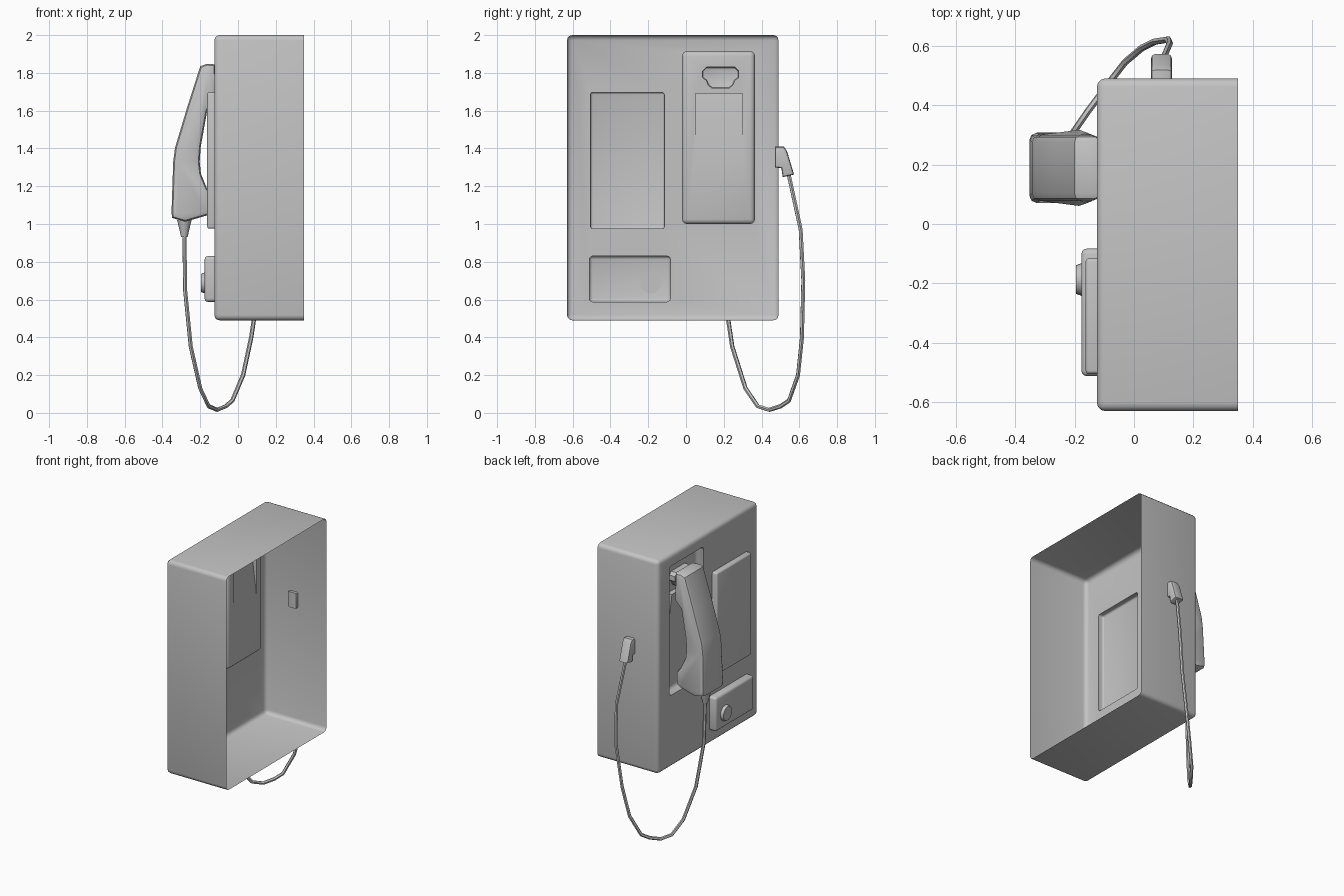
import bpy, bmesh, math
from mathutils import Vector

if "Cube" in bpy.data.objects:
    bpy.data.objects.remove(bpy.data.objects["Cube"], do_unlink=True)

grey = bpy.data.materials.new("plain grey")
grey.use_nodes = True
COLOUR = (0.55, 0.55, 0.55, 1)
grey.diffuse_color = COLOUR
grey.node_tree.nodes["Principled BSDF"].inputs["Base Color"].default_value = COLOUR


def activate(obj):
    bpy.ops.object.select_all(action="DESELECT")
    obj.select_set(True)
    bpy.context.view_layer.objects.active = obj


def finish(name, bm):
    bmesh.ops.recalc_face_normals(bm, faces=bm.faces)
    mesh = bpy.data.meshes.new(name)
    bm.to_mesh(mesh)
    bm.free()
    mesh.materials.append(grey)
    obj = bpy.data.objects.new(name, mesh)
    bpy.context.collection.objects.link(obj)
    return obj


def round_edges(bm, edges, width, segments):
    bmesh.ops.bevel(bm, geom=edges, offset=width, segments=segments,
                    affect="EDGES", profile=0.5, clamp_overlap=True)


def box(name, lo, hi, width, segments=3, square_back=False):
    bm = bmesh.new()
    bmesh.ops.create_cube(bm, size=1)
    for v in bm.verts:
        v.co = Vector([(a + b) / 2 + c * (b - a) for a, b, c in zip(lo, hi, v.co)])
    edges = [e for e in bm.edges
             if not (square_back and min(v.co.x for v in e.verts) > hi[0] - 0.001)]
    round_edges(bm, edges, width, segments)
    return finish(name, bm)


def prism(name, outline, axis, lo, hi, width=0, segments=2, waist=None):
    """Extrude an outline along x or y and round the rims of its two ends."""
    bm = bmesh.new()
    place = (lambda a, b, t: (t, a, b)) if axis == 0 else (lambda a, b, t: (a, t, b))
    face = bm.faces.new([bm.verts.new(place(a, b, lo)) for a, b in outline])
    new = bmesh.ops.extrude_face_region(bm, geom=[face])["geom"]
    for v in new:
        if isinstance(v, bmesh.types.BMVert):
            v.co[axis] = hi
    if waist:
        mid = (lo + hi) / 2
        for v in bm.verts:
            v.co.y = mid + (v.co.y - mid) * waist(v.co.z)
    bmesh.ops.recalc_face_normals(bm, faces=bm.faces)
    if width:
        rims = [e for e in bm.edges
                if not abs(e.verts[0].co[axis] - e.verts[1].co[axis]) > 0.1 * (hi - lo)]
        round_edges(bm, rims, width, segments)
    return finish(name, bm)


def cone(name, centre, r_low, r_high, depth, rotation=(0, 0, 0), sides=20):
    bpy.ops.mesh.primitive_cone_add(vertices=sides, radius1=r_low, radius2=r_high,
                                    depth=depth, location=centre, rotation=rotation)
    obj = bpy.context.object
    obj.name = name
    obj.data.materials.append(grey)
    return obj


def combine(target, tool, operation):
    mod = target.modifiers.new("combine", "BOOLEAN")
    mod.operation, mod.object, mod.solver = operation, tool, "EXACT"
    activate(target)
    bpy.ops.object.modifier_apply(modifier=mod.name)
    bpy.data.objects.remove(tool, do_unlink=True)


# Housing with a cradle recess and raised panels
housing = box("housing", (-0.125, -0.63, 0.49), (0.35, 0.49, 2), 0.028, 3, True)
combine(housing, box("cradle_cutter", (-0.25, -0.02, 1.0), (-0.065, 0.365, 1.915), 0.025),
        "DIFFERENCE")
combine(housing, box("instruction_panel", (-0.163, -0.505, 0.975), (-0.06, -0.115, 1.697), 0.012),
        "UNION")
combine(housing, box("coin_return", (-0.177, -0.512, 0.588), (-0.06, -0.083, 0.83), 0.018),
        "UNION")

# Sloping rest and hook inside the recess
combine(housing, prism("cradle_ramp", [(-0.064, 1.4), (-0.1, 1.69), (0, 1.69), (0, 1.4)],
                       1, 0.05, 0.3), "UNION")
hook_half = [(0.045, 1.72), (0.065, 1.735), (0.075, 1.76), (0.095, 1.775),
             (0.095, 1.81), (0.075, 1.83)]
hook = [(0.183 + y, z) for y, z in hook_half] + [(0.183 - y, z) for y, z in reversed(hook_half)]
combine(housing, prism("hook", hook, 0, -0.11, 0, 0.01), "UNION")

# Open back
bm = bmesh.new()
bm.from_mesh(housing.data)
back = [f for f in bm.faces if all(v.co.x > 0.349 for v in f.verts)]
bmesh.ops.delete(bm, geom=back, context="FACES")
bm.to_mesh(housing.data)
bm.free()

# Return button
button = cone("return_button", (-0.185, -0.187, 0.688), 0.056, 0.048, 0.022,
              (0, -math.pi / 2, 0), 24)

# Handset
handset_outline = [
    (-0.12, 1.845), (-0.165, 1.848), (-0.2, 1.835), (-0.27, 1.615), (-0.333, 1.405),
    (-0.343, 1.33), (-0.352, 1.06), (-0.348, 1.032), (-0.28, 1.012), (-0.165, 1.045),
    (-0.135, 1.065), (-0.135, 1.15), (-0.165, 1.19), (-0.196, 1.265), (-0.203, 1.33),
    (-0.197, 1.41), (-0.163, 1.6), (-0.115, 1.65)]
handset = prism("handset", handset_outline, 1, 0.07, 0.308, 0.024, 2,
                lambda z: 1 if z < 1.2 else 0.93)
collar = cone("cord_collar", (-0.284, 0.19, 0.975), 0.017, 0.038, 0.09, sides=12)

# Cord socket on the side
socket = prism("cord_socket", [(0.47, 1.41), (0.518, 1.41), (0.535, 1.385), (0.572, 1.262),
                               (0.512, 1.248), (0.505, 1.295), (0.47, 1.3)],
               0, 0.057, 0.128, 0.013)

# Hanging cord
path = [(-0.284, 0.19, 0.97), (-0.28, 0.2, 0.65), (-0.25, 0.245, 0.35),
        (-0.2, 0.315, 0.13), (-0.155, 0.38, 0.035), (-0.11, 0.44, 0.016),
        (-0.065, 0.5, 0.035), (-0.03, 0.545, 0.065), (0.027, 0.593, 0.2),
        (0.07, 0.614, 0.4), (0.115, 0.621, 0.7), (0.12, 0.607, 0.97), (0.092, 0.542, 1.27)]
curve = bpy.data.curves.new("cord", "CURVE")
curve.dimensions = "3D"
curve.bevel_depth = 0.0115
curve.bevel_resolution = 1
curve.use_fill_caps = True
spline = curve.splines.new("POLY")
spline.points.add(len(path) - 1)
for point, co in zip(spline.points, path):
    point.co = (*co, 1)
curve.materials.append(grey)
cord = bpy.data.objects.new("cord", curve)
bpy.context.collection.objects.link(cord)
activate(cord)
bpy.ops.object.convert(target="MESH")
cord = bpy.context.object

# Smooth rounded edges, crisp corners
for obj in (housing, button, handset, collar, socket, cord):
    activate(obj)
    bpy.ops.object.shade_smooth_by_angle(angle=math.radians(38))
